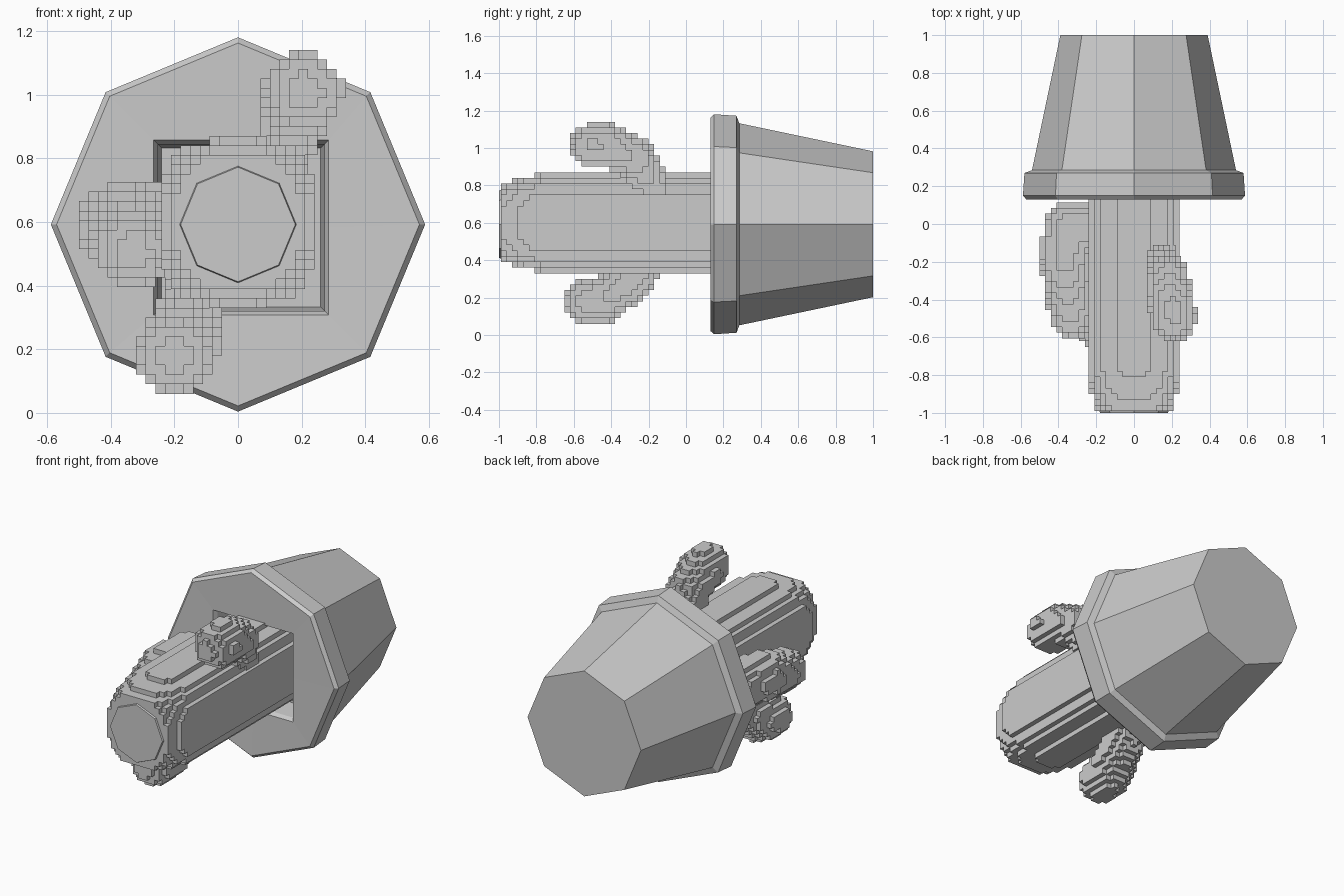
import bpy, bmesh, math
from mathutils import Vector

if "Cube" in bpy.data.objects:
    bpy.data.objects.remove(bpy.data.objects["Cube"])

CZ = 0.592   # height of the pot's axis, which runs along y
CELL = 0.03  # step size of the blocky cactus


def finish(bm, name):
    bmesh.ops.recalc_face_normals(bm, faces=bm.faces[:])
    me = bpy.data.meshes.new(name)
    bm.to_mesh(me)
    bm.free()
    ob = bpy.data.objects.new(name, me)
    bpy.context.collection.objects.link(ob)
    return ob


def octagon(y, r):
    return [(r * math.cos(i * math.pi / 4), y, CZ + r * math.sin(i * math.pi / 4)) for i in range(8)]


def square(y, h):
    # eight points on a square, so it lofts to the octagons
    pts = []
    for i in range(8):
        c, s = math.cos(i * math.pi / 4), math.sin(i * math.pi / 4)
        k = h / max(abs(c), abs(s))
        pts.append((0.01 + k * c, y, CZ - 0.01 + k * s))
    return pts


def loft(name, rings):
    bm = bmesh.new()
    loops = [[bm.verts.new(p) for p in ring] for ring in rings]
    for a, b in zip(loops, loops[1:]):
        for i in range(8):
            j = (i + 1) % 8
            bm.faces.new((a[i], a[j], b[j], b[i]))
    bm.faces.new(loops[0])
    bm.faces.new(loops[-1])
    return finish(bm, name)


def blocks(name, lo, hi, inside):
    # fill a box with cells where inside() holds and keep the exposed cell faces
    n = [round((hi[k] - lo[k]) / CELL) for k in range(3)]
    org = Vector(lo)
    cells = {(i, j, k) for i in range(n[0]) for j in range(n[1]) for k in range(n[2])
             if inside(org + Vector((i + .5, j + .5, k + .5)) * CELL)}
    bm = bmesh.new()
    cache = {}

    def vert(c):
        if c not in cache:
            cache[c] = bm.verts.new(org + Vector(c) * CELL)
        return cache[c]

    for c in cells:
        for ax in range(3):
            for side in (0, 1):
                nb = list(c)
                nb[ax] += 2 * side - 1
                if tuple(nb) in cells:
                    continue
                quad = []
                for u, v in ((0, 0), (1, 0), (1, 1), (0, 1)):
                    p = list(c)
                    p[ax] += side
                    p[(ax + 1) % 3] += u
                    p[(ax + 2) % 3] += v
                    quad.append(vert(tuple(p)))
                bm.faces.new(quad if side else quad[::-1])
    me = bpy.data.meshes.new(name)
    bm.to_mesh(me)
    bm.free()
    ob = bpy.data.objects.new(name, me)
    bpy.context.collection.objects.link(ob)
    return ob


def arm(name, path):
    # path points are (x, y, z, radius); a tapered capsule chain
    pts = [(Vector(p[:3]), p[3]) for p in path]

    def inside(q):
        for (a, ra), (b, rb) in zip(pts, pts[1:]):
            d = b - a
            t = max(0, min(1, (q - a).dot(d) / d.length_squared))
            if (q - a - d * t).length < ra + (rb - ra) * t:
                return True
        return False

    lo = [min(p[k] - p[3] for p in path) for k in range(3)]
    hi = [max(p[k] + p[3] for p in path) + CELL for k in range(3)]
    return blocks(name, lo, hi, inside)


# Tapered eight-sided pot with a rim and a square recess
loft("pot", [octagon(1.0, 0.39), octagon(0.285, 0.54), octagon(0.27, 0.58), octagon(0.15, 0.588),
             octagon(0.13, 0.57), square(0.135, 0.275), square(0.16, 0.262), square(0.3, 0.25)])


# Main stem: squarish column with a rounded, flat-ended tip
def in_stem(q):
    t = max(0, (-0.7 - q.y) / 0.3)
    s = 1 - 0.25 * t ** 2.5
    return abs(q.x / (0.25 * s)) ** 2.8 + abs((q.z - 0.6) / (0.262 * s)) ** 2.8 < 1


blocks("cactus_stem", (-0.27, -0.99, 0.33), (0.27, 0.3, 0.87), in_stem)

# Flat plate closing the tip
loft("cactus_tip", [octagon(-0.97, 0.19), octagon(-1.0, 0.18)])

# Side arms, each bending toward the tip
arm("cactus_arm_upper", [(0.13, -0.17, 0.78, 0.09), (0.18, -0.28, 0.95, 0.11),
                         (0.2, -0.42, 1.01, 0.12), (0.21, -0.5, 1.01, 0.12)])
arm("cactus_arm_lower", [(-0.13, -0.18, 0.42, 0.09), (-0.16, -0.3, 0.28, 0.11),
                         (-0.19, -0.44, 0.19, 0.125), (-0.2, -0.53, 0.18, 0.12)])
arm("cactus_arm_side", [(-0.2, -0.03, 0.6, 0.13), (-0.35, -0.02, 0.6, 0.13),
                        (-0.37, -0.2, 0.59, 0.13), (-0.33, -0.49, 0.51, 0.115)])
